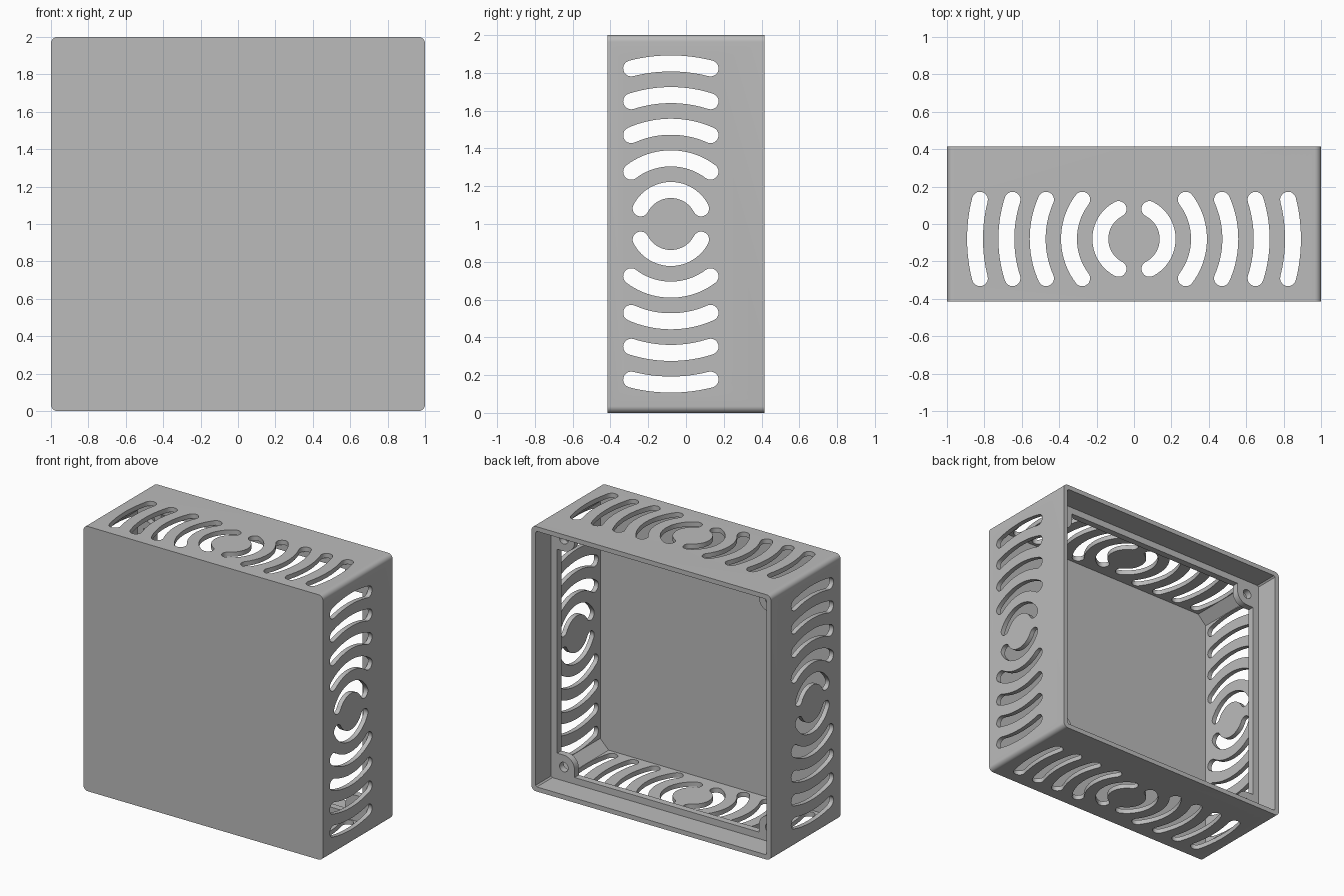
import bpy, bmesh
from math import sin, cos, pi, asin
from mathutils import Vector

cube = bpy.data.objects.get("Cube")
if cube:
    bpy.data.objects.remove(cube, do_unlink=True)

BACK = 0.415          # half depth
WALL = 0.035
LEDGE_Y = (0.18, 0.23)
BOSS, BOSS_R = 0.86, 0.09

grey = bpy.data.materials.new("plain grey")
grey.use_nodes = True
grey.diffuse_color = (0.5, 0.5, 0.5, 1)
grey.node_tree.nodes["Principled BSDF"].inputs["Base Color"].default_value = (0.5, 0.5, 0.5, 1)


def prisms(name, profiles, place, lo, hi):
    """Extrude 2D outlines from lo to hi; place maps (a, b, depth) to 3D."""
    bm = bmesh.new()
    for pts in profiles:
        low = [bm.verts.new(place(a, b, lo)) for a, b in pts]
        high = [bm.verts.new(place(a, b, hi)) for a, b in pts]
        bm.faces.new(low)
        bm.faces.new(high[::-1])
        for i in range(len(pts)):
            j = (i + 1) % len(pts)
            bm.faces.new((low[j], low[i], high[i], high[j]))
    bmesh.ops.recalc_face_normals(bm, faces=bm.faces)
    mesh = bpy.data.meshes.new(name)
    bm.to_mesh(mesh)
    bm.free()
    obj = bpy.data.objects.new(name, mesh)
    bpy.context.collection.objects.link(obj)
    mesh.materials.append(grey)
    return obj


def arc(cx, cy, r, a0, a1, n):
    return [(cx + r * cos(a0 + (a1 - a0) * i / n), cy + r * sin(a0 + (a1 - a0) * i / n))
            for i in range(n + 1)]


def four_corners(corner):
    """Repeat the outline of one corner by quarter turns."""
    pts = []
    for _ in range(4):
        pts += corner
        corner = [(-b, a) for a, b in corner]
    return pts


def slot(r, half, w, turn):
    """Curved slot with round ends, centred on the angle turn."""
    a0, a1 = turn - half, turn + half
    return (arc(0, 0, r + w, a0, a1, 20)
            + arc(r * cos(a1), r * sin(a1), w, a1, a1 + pi, 10)[1:-1]
            + arc(0, 0, r - w, a1, a0, 20)
            + arc(r * cos(a0), r * sin(a0), w, a0 + pi, a0 + 2 * pi, 10)[1:-1])


def along_y(a, b, d):
    return Vector((a, d, b + 1))


def along_x(a, b, d):
    return Vector((d, b - 0.08, a + 1))


def along_z(a, b, d):
    return Vector((a, b - 0.08, d + 1))


# Outer block with rounded long edges
R = 0.035
housing = prisms("housing", [four_corners(arc(1 - R, 1 - R, R, 0, pi / 2, 8))], along_y, -BACK, BACK)

# Main cavity with chamfered corners
inner = 1 - WALL
cutters = [prisms("cavity_cutter", [four_corners([(inner, inner - 0.07), (inner - 0.07, inner)])],
                  along_y, -0.355, LEDGE_Y[0])]

# Opening through the ledge, leaving a rounded screw boss in each corner
rim = 0.915
tip = BOSS - BOSS_R
boss = [(rim, tip)] + arc(BOSS, BOSS, BOSS_R, 1.5 * pi, pi, 12) + [(tip, rim)]
cutters.append(prisms("ledge_cutter", [four_corners(boss)], along_y, 0.1, 0.3))

# Recess for the lid
cutters.append(prisms("recess_cutter", [four_corners([(inner, inner - 0.01), (inner - 0.01, inner)])],
                      along_y, LEDGE_Y[1], 0.6))

# Screw holes in the bosses
holes = [arc(sx * BOSS, sz * BOSS, 0.036, 0, 2 * pi * 23 / 24, 23) for sx in (-1, 1) for sz in (-1, 1)]
cutters.append(prisms("screw_hole_cutter", holes, along_y, 0.1, 0.3))

# Rings of curved vents through all four side walls
vents = []
for i in range(5):
    r = 0.18 + 0.1675 * i
    half = asin((0.16 if i == 0 else 0.21) / r)
    vents += [slot(r, half, 0.0425, 0), slot(r, half, 0.0425, pi)]
cutters.append(prisms("side_vent_cutter", vents, along_x, -1.2, 1.2))
cutters.append(prisms("top_vent_cutter", vents, along_z, -1.2, 1.2))

# Cut and shade
bpy.context.view_layer.objects.active = housing
for cutter in cutters:
    cutter.hide_render = True
    mod = housing.modifiers.new(cutter.name, 'BOOLEAN')
    mod.operation = 'DIFFERENCE'
    mod.solver = 'EXACT'
    mod.object = cutter
    bpy.ops.object.modifier_apply(modifier=mod.name)
for cutter in cutters:
    bpy.data.objects.remove(cutter, do_unlink=True)

bpy.ops.object.select_all(action='DESELECT')
housing.select_set(True)
bpy.ops.object.shade_smooth_by_angle(angle=pi / 6)
